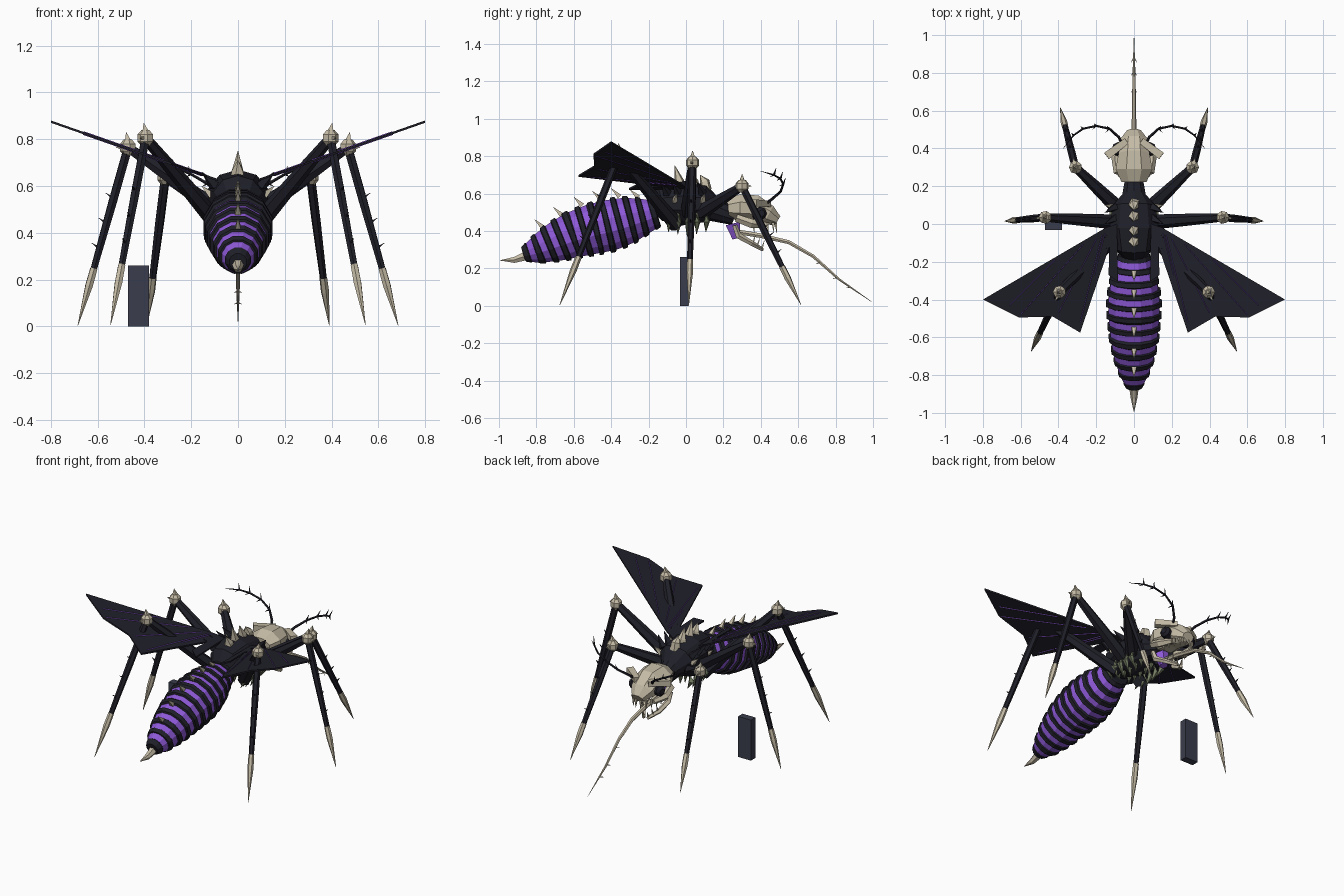
import bpy, bmesh, math
from mathutils import Vector

if "Cube" in bpy.data.objects:
    bpy.data.objects.remove(bpy.data.objects["Cube"])

def material(name, rgb):
    m = bpy.data.materials.new(name)
    m.diffuse_color = (*rgb, 1)
    m.use_nodes = True
    m.node_tree.nodes["Principled BSDF"].inputs["Base Color"].default_value = m.diffuse_color
    return m

DARK = material("dark shell", (0.014, 0.014, 0.022))
PURPLE = material("purple", (0.27, 0.10, 0.69))
BONE = material("bone", (0.56, 0.50, 0.38))
MOSS = material("mossy bone", (0.17, 0.20, 0.12))
SLATE = material("slate", (0.042, 0.047, 0.072))

def tube(bm, path, radii, sides=6, rule=None, turn=0.0):
    """Loft rings along a path; a radius may be (sideways, upward)."""
    path = [Vector(p) for p in path]
    rings = []
    for i, p in enumerate(path):
        t = (path[min(i + 1, len(path) - 1)] - path[max(i - 1, 0)]).normalized()
        s = t.cross(Vector((0, 0, 1)))
        s = s.normalized() if s.length > 0.05 else Vector((1, 0, 0))
        u = s.cross(t).normalized()
        r = radii[i]
        a, b = r if isinstance(r, tuple) else (r, r)
        rings.append([bm.verts.new(p + s * a * math.cos(w) + u * b * math.sin(w))
                      for w in [turn + math.tau * k / sides for k in range(sides)]])
    for i, (lo, hi) in enumerate(zip(rings, rings[1:])):
        for k in range(sides):
            f = bm.faces.new((lo[k], lo[(k + 1) % sides], hi[(k + 1) % sides], hi[k]))
            f.material_index = rule(i) if rule else 0
    bm.faces.new(rings[0][::-1])
    bm.faces.new(rings[-1])

def spike(bm, base, tip, r, sides=4):
    tube(bm, [base, tip], [r, 0.001], sides, turn=math.pi / sides)

def finish(name, bm, mats, mirror=False):
    bmesh.ops.recalc_face_normals(bm, faces=bm.faces)
    me = bpy.data.meshes.new(name)
    bm.to_mesh(me)
    bm.free()
    for m in mats:
        me.materials.append(m)
    ob = bpy.data.objects.new(name, me)
    bpy.context.collection.objects.link(ob)
    if mirror:
        ob.modifiers.new("mirror", "MIRROR").use_mirror_merge = False
    return ob

def lerp(table, y):
    for a, b in zip(table, table[1:]):
        if y <= b[0]:
            f = (y - a[0]) / (b[0] - a[0])
            return [p + (q - p) * f for p, q in zip(a, b)]
    return table[-1]

# Abdomen: tapered body with bulging dark bands over purple
ABD = [(-0.87, 0.275, 0.042), (-0.8, 0.298, 0.082), (-0.7, 0.34, 0.118), (-0.6, 0.38, 0.138),
       (-0.5, 0.41, 0.15), (-0.4, 0.433, 0.153), (-0.3, 0.46, 0.137), (-0.2, 0.485, 0.098),
       (-0.12, 0.51, 0.07)]
bm = bmesh.new()
path, radii, N = [], [], 12
step = 0.745 / N
for i in range(N):
    for f, k in ((0.0, 0.92), (0.07, 1.0), (0.43, 1.0), (0.5, 0.92)):
        y, z, r = lerp(ABD, -0.87 + step * (i + f))
        path.append((0, y, z))
        radii.append(r * k)
tube(bm, path, radii, 12, lambda i: 1 if i % 4 == 3 else 0, math.pi / 12)
finish("abdomen", bm, [DARK, PURPLE])

# Stinger and the row of spikes on the abdomen
bm = bmesh.new()
tube(bm, [(0, -0.86, 0.265), (0, -0.92, 0.245), (0, -0.995, 0.243)], [0.026, 0.018, 0.001], 6)
finish("stinger", bm, [BONE])
bm = bmesh.new()
for y0 in (-0.27, -0.37, -0.47, -0.57, -0.68, -0.78):
    y, z, r = lerp(ABD, y0 + 0.04)
    spike(bm, (0, y - 0.025, z + r * 0.93), (0, y - 0.07, z + r + 0.035), 0.018)
finish("abdomen_spikes", bm, [BONE])

# Thorax and neck
bm = bmesh.new()
tube(bm, [(0, -0.17, 0.50), (0, -0.12, 0.545), (0, -0.02, 0.55), (0, 0.09, 0.545),
          (0, 0.15, 0.515), (0, 0.26, 0.475)],
     [(0.06, 0.06), (0.11, 0.105), (0.135, 0.12), (0.12, 0.105), (0.065, 0.065), (0.045, 0.045)],
     10, turn=math.pi / 10)
finish("thorax", bm, [DARK])
bm = bmesh.new()
for y in (-0.1, -0.04, 0.03, 0.09):
    spike(bm, (0.1, y, 0.6), (0.155, y - 0.03, 0.66), 0.025)
finish("shoulder_thorns", bm, [DARK], True)

# Dorsal spikes
bm = bmesh.new()
for y, h in ((-0.09, 0.71), (-0.03, 0.75), (0.045, 0.73), (0.105, 0.70)):
    tube(bm, [(0, y, 0.62), (0, y - 0.005, 0.665), (0, y - 0.03, h)], [0.034, 0.027, 0.001], 5)
finish("dorsal_spikes", bm, [BONE])

# Ribs hanging under the thorax
bm = bmesh.new()
for i in range(5):
    y = -0.09 + 0.05 * i
    low = 0.37 + 0.012 * abs(i - 2)
    tube(bm, [(0.10, y, 0.50), (0.115, y, 0.45), (0.085, y - 0.004, low)], [0.012, 0.018, 0.001], 5)
    spike(bm, (0.04, y, 0.46), (0.035, y, low + 0.02), 0.014)
finish("ribs", bm, [MOSS], True)
bm = bmesh.new()
for y in (-0.06, 0.09):
    spike(bm, (0.11, y, 0.56), (0.155, y + 0.01, 0.60), 0.02)
finish("side_spikes", bm, [BONE], True)

# Legs: dark thigh and shin, bone knee and claw
LEGS = {"front": ((0.08, 0.08, 0.50), (0.31, 0.30, 0.64), (0.39, 0.615, 0.005)),
        "middle": ((0.09, 0.01, 0.50), (0.47, 0.035, 0.765), (0.685, 0.015, 0.003)),
        "rear": ((0.08, -0.05, 0.43), (0.395, -0.36, 0.805), (0.545, -0.675, 0.005))}
for name, pts in LEGS.items():
    hip, knee, foot = map(Vector, pts)
    ankle = knee.lerp(foot, 0.70)
    bm = bmesh.new()
    tube(bm, [hip, hip.lerp(knee, 0.5), knee], [0.04, 0.032, 0.022], 6)
    tube(bm, [knee, knee.lerp(foot, 0.3), ankle], [0.02, 0.02, 0.015], 6)
    out = Vector((foot.x - knee.x, foot.y - knee.y, 0)).normalized()
    for f in (0.28, 0.42, 0.56):
        p = knee.lerp(foot, f)
        spike(bm, p + out * 0.01, p + out * 0.035 + Vector((0, 0, 0.018)), 0.007)
    finish(name + "_legs", bm, [DARK], True)
    bm = bmesh.new()
    tube(bm, [knee + Vector((0, 0, d)) for d in (-0.034, -0.015, 0.015, 0.034)],
         [0.018, 0.035, 0.035, 0.018], 7)
    spike(bm, knee + Vector((0, 0, 0.025)), knee + Vector((0.008, 0, 0.065)), 0.02)
    spike(bm, knee + out * 0.02, knee + out * 0.052, 0.015)
    tube(bm, [ankle.lerp(knee, 0.03), ankle.lerp(foot, 0.25), foot], [0.017, 0.018, 0.001], 6)
    finish(name + "_knees_and_claws", bm, [BONE], True)

# Wings: thin sloping plates with a notch, plus purple veins
def on_wing(x, y, dz=0.0):
    return Vector((x, y, 0.595 + 0.35 * x + dz))

bm = bmesh.new()
outline = [(0.09, 0.0), (0.15, -0.02), (0.80, -0.40), (0.61, -0.495), (0.43, -0.49),
           (0.285, -0.575), (0.13, -0.12), (0.135, -0.27), (0.085, -0.305)]
low = [bm.verts.new(on_wing(x, y, -0.005)) for x, y in outline]
top = [bm.verts.new(on_wing(x, y, 0.005)) for x, y in outline]
bm.faces.new(low[::-1])
bm.faces.new(top)
for i in range(len(low)):
    j = (i + 1) % len(low)
    bm.faces.new((low[i], low[j], top[j], top[i]))
finish("wings", bm, [DARK], True)
bm = bmesh.new()
for a, b in (((0.17, -0.06), (0.285, -0.52)), ((0.20, -0.08), (0.40, -0.47)),
             ((0.27, -0.11), (0.60, -0.48)), ((0.42, -0.19), (0.66, -0.43)),
             ((0.155, -0.05), (0.21, -0.27))):
    tube(bm, [on_wing(*a), on_wing(*b)], [(0.004, 0.008)] * 2, 4)
finish("wing_veins", bm, [PURPLE], True)

# Skull: faceted cranium narrowing into a snout
bm = bmesh.new()
tube(bm, [(0, 0.225, 0.52), (0, 0.29, 0.525), (0, 0.37, 0.52), (0, 0.44, 0.485), (0, 0.49, 0.455)],
     [(0.072, 0.055), (0.105, 0.078), (0.088, 0.078), (0.078, 0.06), (0.04, 0.03)],
     8, turn=math.pi / 8)
finish("skull", bm, [BONE])
bm = bmesh.new()
tube(bm, [(0.04, 0.44, 0.545), (0.145, 0.36, 0.55)], [(0.024, 0.022), (0.03, 0.026)], 4, turn=math.pi / 4)
tube(bm, [(0.085, 0.27, 0.47), (0.095, 0.35, 0.44), (0.07, 0.43, 0.43)], [0.022, 0.025, 0.016], 5)
finish("brows_and_cheeks", bm, [BONE], True)
bm = bmesh.new()
tube(bm, [(0.055, 0.385, 0.49), (0.10, 0.40, 0.495), (0.115, 0.405, 0.495)], [0.036, 0.034, 0.018], 8)
finish("eyes", bm, [DARK], True)

# Mouth, lower jaw and teeth
bm = bmesh.new()
tube(bm, [(0, 0.25, 0.44), (0, 0.27, 0.36)], [0.045, 0.025], 6)
finish("throat", bm, [PURPLE])
bm = bmesh.new()
jaw = [Vector(p) for p in ((0.075, 0.26, 0.43), (0.07, 0.28, 0.375), (0.055, 0.35, 0.335), (0.012, 0.41, 0.30))]
tube(bm, jaw, [0.014, 0.018, 0.015, 0.010], 5)
for f in (0.1, 0.5, 0.9):
    p = jaw[2].lerp(jaw[3], f)
    spike(bm, p, p + Vector((0, 0.015, 0.045)), 0.008)
for x, y in ((0.078, 0.36), (0.074, 0.40), (0.062, 0.435), (0.045, 0.465), (0.017, 0.48)):
    spike(bm, (x, y, 0.445), (x, y + 0.005, 0.39), 0.011)
finish("jaw_and_teeth", bm, [BONE], True)

# Proboscis with small barbs
bm = bmesh.new()
tube(bm, [(0, 0.25, 0.40), (0, 0.40, 0.375), (0, 0.55, 0.34), (0, 0.68, 0.265), (0, 0.82, 0.14), (0, 0.995, 0.02)],
     [0.015, 0.014, 0.012, 0.010, 0.007, 0.001], 6)
for y, z in ((0.72, 0.23), (0.81, 0.15), (0.88, 0.10)):
    for sx in (-1, 1):
        spike(bm, (0, y, z), (sx * 0.016, y - 0.025, z - 0.005), 0.005)
finish("proboscis", bm, [BONE])

# Antennae with thorns
bm = bmesh.new()
ant = [Vector(p) for p in ((0.06, 0.42, 0.54), (0.08, 0.46, 0.57), (0.13, 0.505, 0.61), (0.20, 0.52, 0.65),
                           (0.27, 0.505, 0.68), (0.32, 0.47, 0.70), (0.375, 0.40, 0.72))]
tube(bm, ant, [0.009, 0.008, 0.007, 0.006, 0.006, 0.005, 0.001], 5)
for p in ant[2:6]:
    spike(bm, p, p + Vector((0.012, 0.012, 0.035)), 0.006)
    spike(bm, p, p + Vector((0.02, -0.02, -0.01)), 0.005)
finish("antennae", bm, [DARK], True)

# Standing block beside the body
bm = bmesh.new()
tube(bm, [(-0.425, -0.0085, 0), (-0.425, -0.0085, 0.26)],
     [(0.045 * math.sqrt(2), 0.0225 * math.sqrt(2))] * 2, 4, turn=math.pi / 4)
finish("block", bm, [SLATE])
